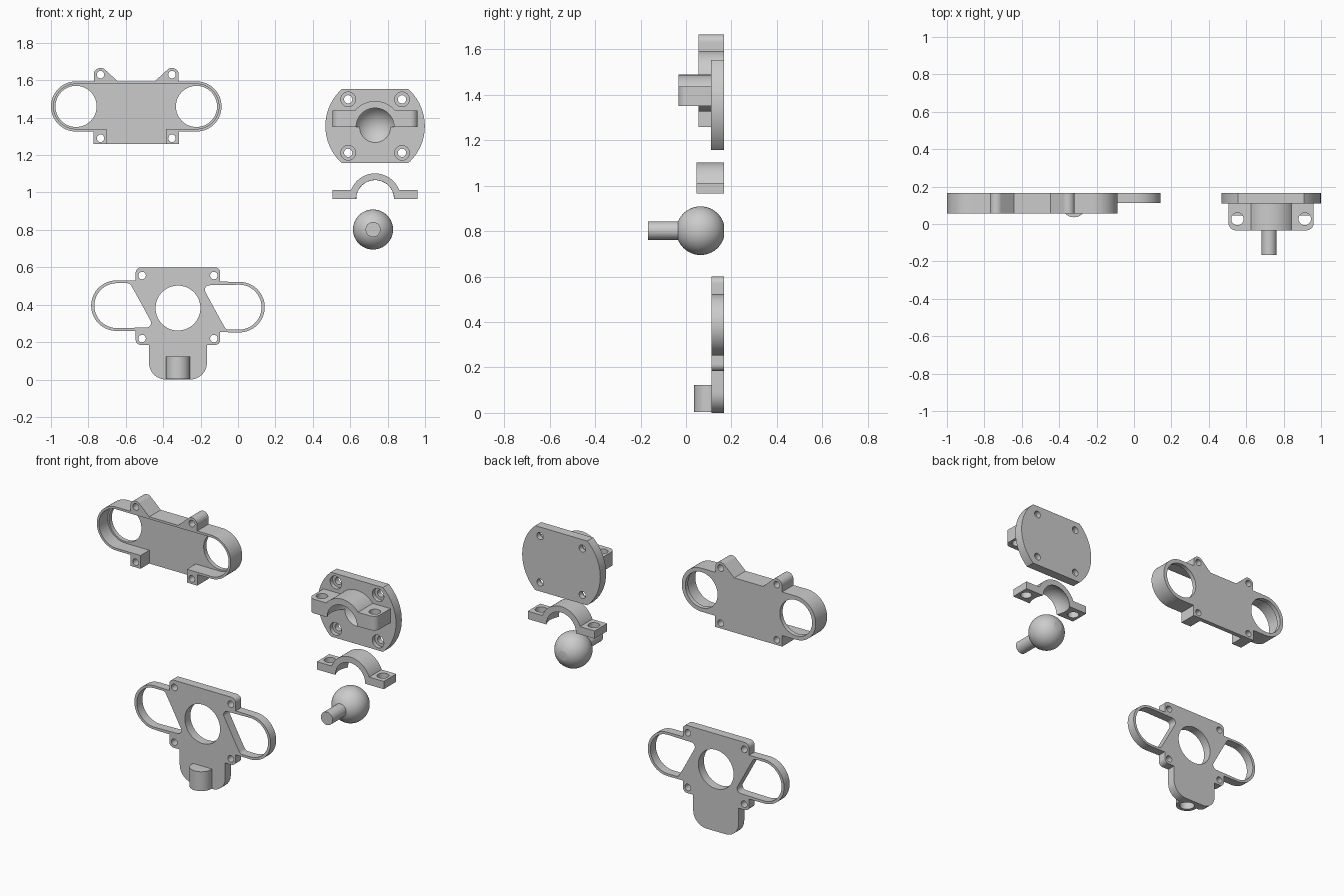
import bpy, bmesh, math
from mathutils import Matrix, Vector
from mathutils.geometry import convex_hull_2d

if "Cube" in bpy.data.objects:
    bpy.data.objects.remove(bpy.data.objects["Cube"])


def link(name, bm):
    bmesh.ops.recalc_face_normals(bm, faces=bm.faces)
    me = bpy.data.meshes.new(name)
    bm.to_mesh(me)
    bm.free()
    ob = bpy.data.objects.new(name, me)
    bpy.context.collection.objects.link(ob)
    return ob


def prism(name, circles, lo, hi, axis='y', floor=None):
    """Extrude the convex hull of (u, v, radius) circles; radius 0 is a sharp corner."""
    pts = []
    for u, v, r in circles:
        n = 64 if r else 1
        pts += [Vector((u + r * math.cos(2 * math.pi * i / n),
                        v + r * math.sin(2 * math.pi * i / n))) for i in range(n)]
    if floor is not None:
        pts = [p for p in pts if p.y > floor - 1e-4]
    loop = [pts[i] for i in convex_hull_2d(pts)]
    bm = bmesh.new()
    place = (lambda p: (p.x, lo, p.y)) if axis == 'y' else (lambda p: (p.x, p.y, lo))
    face = bm.faces.new([bm.verts.new(place(p)) for p in loop])
    ext = bmesh.ops.extrude_face_region(bm, geom=[face])
    move = Vector((0, hi - lo, 0)) if axis == 'y' else Vector((0, 0, hi - lo))
    bmesh.ops.translate(bm, vec=move, verts=[g for g in ext['geom'] if isinstance(g, bmesh.types.BMVert)])
    return link(name, bm)


def rect(x0, x1, z0, z1, r=0.0):
    return [(x, z, r) for x in (x0 + r, x1 - r) for z in (z0 + r, z1 - r)]


def ball(name, centre, r):
    bm = bmesh.new()
    bmesh.ops.create_uvsphere(bm, u_segments=64, v_segments=32, radius=r,
                              matrix=Matrix.Translation(centre) @ Matrix.Rotation(math.pi / 2, 4, 'X'))
    return link(name, bm)


def combine(ob, tool, op):
    mod = ob.modifiers.new(op, 'BOOLEAN')
    mod.operation, mod.object, mod.solver = op, tool, 'EXACT'
    bpy.context.view_layer.objects.active = ob
    bpy.ops.object.modifier_apply(modifier=mod.name)
    bpy.data.objects.remove(tool, do_unlink=True)


def add(ob, *args, **kw):
    combine(ob, prism("join_piece", *args, **kw), 'UNION')


def cut(ob, *args, **kw):
    combine(ob, prism("cutter", *args, **kw), 'DIFFERENCE')


BACK = 0.167
parts = []

# Front housing: shallow tray with two lens openings and four screw lugs
LX, RX, HZ = -0.866, -0.222, 1.46
MID = (LX + RX) / 2
housing = prism("front_housing", [(LX, HZ, 0.134), (RX, HZ, 0.134)], 0.055, BACK)
add(housing, rect(MID - 0.228, MID + 0.228, 1.258, 1.42), 0.14, BACK)
for s in (-1, 1):
    add(housing, [(MID + s * 0.191, 1.63, 0.036), (MID + s * 0.227, 1.586, 0),
                  (MID + s * 0.09, 1.586, 0)], 0.055, BACK)
    add(housing, rect(*sorted((MID + s * 0.158, MID + s * 0.228)), 1.258, 1.334), 0.055, BACK)
cut(housing, [(LX, HZ, 0.12), (RX, HZ, 0.12)], 0.0, 0.14)
cut(housing, rect(MID - 0.158, MID + 0.158, 1.2, 1.38), 0.0, 0.14)
for s in (-1, 1):
    cut(housing, [(MID + s * 0.322, HZ, 0.11)], 0.0, 0.3)
    for z in (1.29, 1.63):
        cut(housing, [(MID + s * 0.191, z, 0.02)], 0.0, 0.3)
parts.append(housing)

# Back plate: side loops, centre opening, tongue with a socket boss
CX, CZ, FRONT = -0.321, 0.391, 0.113
plate = prism("back_plate", rect(CX - 0.226, CX + 0.226, 0.184, 0.6, 0.03), FRONT, BACK)
add(plate, [(CX - 0.329, CZ + 0.004, 0.135), (CX + 0.329, CZ - 0.004, 0.135)], FRONT, BACK)
add(plate, [(CX - 0.065, 0.09, 0.09), (CX + 0.065, 0.09, 0.09),
            (CX - 0.155, 0.25, 0), (CX + 0.155, 0.25, 0)], FRONT, BACK)
add(plate, [(CX, 0.101, 0.065)], 0.004, 0.123, axis='z')
for s in (-1, 1):
    cut(plate, [(CX + s * u, CZ - s * v, r) for u, v, r in
                ((0.327, 0.004, 0.12), (0.272, 0.099, 0.025), (0.169, -0.088, 0.025))], 0.0, 0.3)
    for z in (0.219, 0.556):
        cut(plate, [(CX + s * 0.192, z, 0.02)], 0.0, 0.3)
cut(plate, [(CX, 0.382, 0.12)], 0.0, 0.3)
cut(plate, [(CX, 0.101, 0.044)], -0.1, 0.1, axis='z')
parts.append(plate)

# Wall mount: flattened disc with half of the ball clamp
MX, MZ = 0.733, 1.355
mount = prism("wall_mount", [(MX, MZ, 0.266)], 0.11, BACK)
for s in (-1, 1):
    cut(mount, rect(0.3, 1.2, *sorted((MZ + s * 0.198, MZ + s * 0.4))), 0.0, 0.3)
add(mount, [(MX - 0.188, 0.006, 0.04), (MX + 0.188, 0.006, 0.04),
            (MX - 0.228, 0.125, 0), (MX + 0.228, 0.125, 0)], 1.35, 1.437, axis='z')
add(mount, [(MX, 1.35, 0.139)], -0.034, 0.125, floor=1.35)
combine(mount, ball("cutter", (MX, 0.026, 1.35), 0.118), 'DIFFERENCE')
for s in (-1, 1):
    cut(mount, [(MX + s * 0.18, 0.027, 0.033)], 1.3, 1.5, axis='z')
    for z in (MZ - 0.143, MZ + 0.143):
        cut(mount, [(MX + s * 0.144, z, 0.022)], 0.0, 0.3)
        cut(mount, [(MX + s * 0.144, z, 0.039)], 0.05, 0.135)
parts.append(mount)

# Clamp cap: loose arch with two screw ears
cap = prism("clamp_cap", [(MX, 0.965, 0.137)], 0.046, BACK, floor=0.965)
add(cap, rect(MX - 0.228, MX + 0.228, 0.965, 1.013), 0.046, BACK)
combine(cap, ball("cutter", (MX, 0.106, 0.965), 0.118), 'DIFFERENCE')
for s in (-1, 1):
    cut(cap, [(MX + s * 0.18, 0.106, 0.033)], 0.9, 1.1, axis='z')
parts.append(cap)

# Ball stud: sphere with a small flat at the back and a stem
stud = ball("ball_stud", (0.722, 0.064, 0.802), 0.107)
cut(stud, rect(0.5, 0.95, 0.6, 1.0), BACK, 0.3)
add(stud, [(0.722, 0.802, 0.04)], -0.167, 0.06)
parts.append(stud)

# Smooth curved walls, keep crisp edges
for ob in parts:
    bpy.ops.object.select_all(action='DESELECT')
    ob.select_set(True)
    bpy.context.view_layer.objects.active = ob
    bpy.ops.object.shade_smooth_by_angle(angle=math.radians(30))
